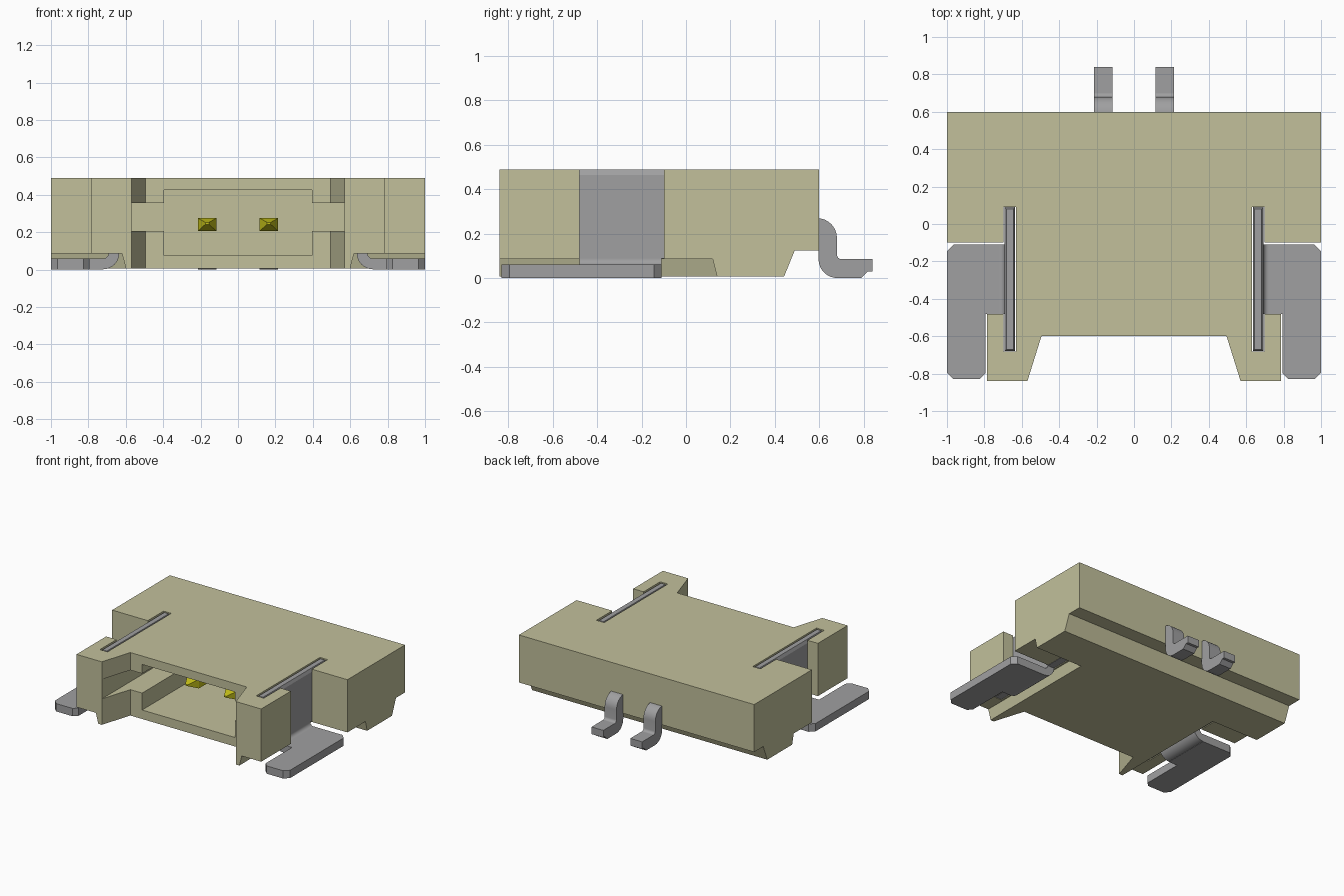
import bpy, bmesh, math
from mathutils import Vector

if "Cube" in bpy.data.objects:
    bpy.data.objects.remove(bpy.data.objects["Cube"], do_unlink=True)


def material(name, rgb):
    m = bpy.data.materials.new(name)
    m.use_nodes = True
    m.diffuse_color = (*rgb, 1)
    m.node_tree.nodes["Principled BSDF"].inputs["Base Color"].default_value = (*rgb, 1)
    return m


CREAM = material("cream plastic", (0.54, 0.53, 0.33))
TIN = material("tin grey", (0.35, 0.35, 0.355))
GOLD = material("gold yellow", (0.56, 0.53, 0.01))


def prism(bm, pts, axis, a, b):
    """Extrude a 2D outline along an axis from a to b."""
    def place(p, t):
        return {"x": (t, p[0], p[1]), "y": (p[0], t, p[1]), "z": (p[0], p[1], t)}[axis]
    va = [bm.verts.new(place(p, a)) for p in pts]
    vb = [bm.verts.new(place(p, b)) for p in pts]
    n = len(pts)
    faces = [bm.faces.new(va), bm.faces.new(vb[::-1])]
    for i in range(n):
        j = (i + 1) % n
        faces.append(bm.faces.new((va[j], va[i], vb[i], vb[j])))
    bmesh.ops.recalc_face_normals(bm, faces=faces)
    return va, vb


def box(bm, x0, x1, y0, y1, z0, z1):
    return prism(bm, [(x0, y0), (x1, y0), (x1, y1), (x0, y1)], "z", z0, z1)


def arc(cx, cy, r, a0, a1, n=8):
    return [(cx + r * math.cos(math.radians(a0 + (a1 - a0) * i / n)),
             cy + r * math.sin(math.radians(a0 + (a1 - a0) * i / n))) for i in range(n + 1)]


def finish(bm, name, mat, smooth=False):
    me = bpy.data.meshes.new(name)
    bm.normal_update()
    bm.to_mesh(me)
    bm.free()
    me.materials.append(mat)
    if smooth:
        me.shade_smooth()
        me.set_sharp_from_angle(angle=math.radians(30))
    ob = bpy.data.objects.new(name, me)
    bpy.context.collection.objects.link(ob)
    return ob


def flip_x(bm):
    for v in bm.verts:
        v.co.x *= -1
    bmesh.ops.reverse_faces(bm, faces=bm.faces)


def cut(target, build, side=1):
    """Subtract the shape made by build(bm) from the target."""
    bm = bmesh.new()
    build(bm)
    if side < 0:
        flip_x(bm)
    cutter = finish(bm, "cutter", CREAM)
    cutter.hide_render = True
    mod = target.modifiers.new("cut", "BOOLEAN")
    mod.operation, mod.solver, mod.object = "DIFFERENCE", "EXACT", cutter
    bpy.context.view_layer.update()
    deps = bpy.context.evaluated_depsgraph_get()
    me = bpy.data.meshes.new_from_object(target.evaluated_get(deps))
    target.modifiers.clear()
    target.data = me
    bpy.data.objects.remove(cutter, do_unlink=True)


# Housing: plan outline with front notch and side recesses
half = [(1, 0.60), (1, -0.10), (0.66, -0.10), (0.66, -0.48),
        (0.785, -0.48), (0.785, -0.84), (0.57, -0.84), (0.495, -0.60)]
bm = bmesh.new()
prism(bm, half + [(-x, y) for x, y in reversed(half)], "z", 0.006, 0.49)
housing = finish(bm, "housing", CREAM)


# Raised underside beside the central base, with a slanted rear end
def side_undercut(b):
    pts = [(0.582, -0.06), (1.2, -0.06), (1.2, 0.085), (0.62, 0.085)]
    _, rear = prism(b, pts, "y", -1.0, 0.12)
    for v in rear:
        v.co.y = 0.12 + (0.085 - v.co.z) * 0.25


# Slot for the metal side plate
def plate_slot(b):
    box(b, 0.632, 0.697, -0.682, 0.092, -0.1, 0.6)


for s in (1, -1):
    cut(housing, side_undercut, s)
    cut(housing, plate_slot, s)

# Raised rear underside
cut(housing, lambda b: prism(
    b, [(0.39, -0.12), (0.49, 0.125), (0.7, 0.125), (0.7, -0.12)], "x", -1.2, 1.2))
# Mating cavity with side key slots, one cross-shaped outline
quarter = [(0.395, 0.425), (0.395, 0.355), (0.57, 0.355),
           (0.57, 0.205), (0.395, 0.205), (0.395, 0.075)]
cut(housing, lambda b: prism(
    b, quarter + [(-x, z) for x, z in reversed(quarter)], "y", -1.0, 0.25))

for s, side in ((1, "left"), (-1, "right")):
    # Side bracket: upright plate, rounded bend and soldering foot
    bm = bmesh.new()
    box(bm, 0.635, 0.692, -0.68, 0.09, 0.087, 0.465)
    lower, upper = box(bm, 0.635, 0.692, -0.68, 0.09, 0.465, 0.488)
    mid = Vector((0.6635, -0.295, 0))
    for v in upper:
        v.co.x += math.copysign(0.01, mid.x - v.co.x)
        v.co.y += math.copysign(0.01, mid.y - v.co.y)
    bend = arc(0.72, 0.087, 0.085, 180, 270) + arc(0.72, 0.087, 0.028, 270, 180)
    prism(bm, bend, "y", -0.48, -0.11)
    prism(bm, [(0.72, -0.11), (0.72, -0.48), (0.795, -0.48), (0.795, -0.80),
               (0.825, -0.83), (0.965, -0.83), (1, -0.795), (1, -0.145),
               (0.965, -0.11)], "z", 0.0, 0.06)
    if s < 0:
        flip_x(bm)
    finish(bm, side + "_bracket", TIN, True)

    # Rear solder lead, bent down and back out
    x = 0.165 * s
    lead = ([(0.56, 0.19), (0.597, 0.19), (0.597, 0.085)]
            + arc(0.682, 0.085, 0.085, 180, 270)
            + [(0.79, 0.0), (0.82, 0.03), (0.84, 0.03), (0.84, 0.085), (0.70, 0.085)]
            + arc(0.70, 0.105, 0.02, 270, 180, 4)
            + arc(0.59, 0.18, 0.09, 0, 90) + [(0.56, 0.27)])
    bm = bmesh.new()
    prism(bm, lead, "x", x - 0.05, x + 0.05)
    finish(bm, side + "_solder_lead", TIN, True)

    # Contact pin with a tapered tip inside the cavity
    bm = bmesh.new()
    box(bm, x - 0.05, x + 0.05, -0.31, 0.27, 0.205, 0.275)
    tip, _ = prism(bm, [(x - 0.05, 0.205), (x + 0.05, 0.205),
                        (x + 0.05, 0.275), (x - 0.05, 0.275)], "y", -0.39, -0.31)
    for v in tip:
        v.co.x = x + (v.co.x - x) * 0.2
        v.co.z = 0.247 + (v.co.z - 0.24) * 0.15
    finish(bm, side + "_contact_pin", GOLD)
